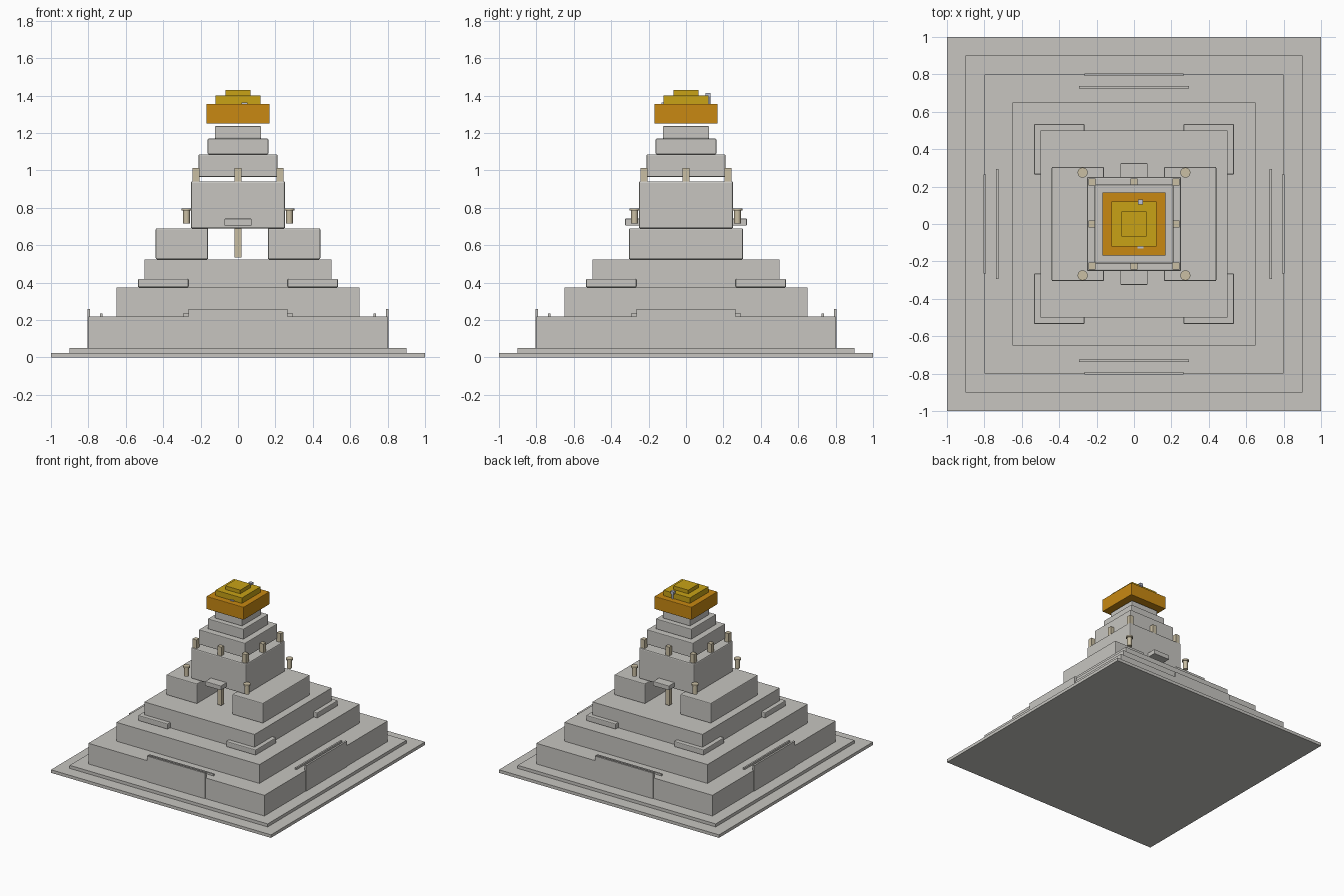
import bpy
from math import pi

if "Cube" in bpy.data.objects:
    bpy.data.objects.remove(bpy.data.objects["Cube"], do_unlink=True)


def material(name, r, g, b):
    m = bpy.data.materials.new(name)
    m.use_nodes = True
    m.diffuse_color = (r, g, b, 1)
    m.node_tree.nodes["Principled BSDF"].inputs["Base Color"].default_value = (r, g, b, 1)
    return m


STONE = material("pale stone", 0.57, 0.56, 0.53)
SAND = material("sandstone", 0.59, 0.52, 0.37)
ORANGE = material("orange gold", 0.58, 0.25, 0.006)
GOLD = material("yellow gold", 0.58, 0.365, 0.008)
BLUE = material("pale blue", 0.5, 0.54, 0.68)


def box(name, x, y, z, mat=STONE, bevel=0):
    """Box from (low, high) ranges on each axis."""
    bpy.ops.mesh.primitive_cube_add(size=1, location=[sum(r) / 2 for r in (x, y, z)])
    ob = bpy.context.object
    ob.name = name
    ob.scale = [abs(r[1] - r[0]) for r in (x, y, z)]
    bpy.ops.object.transform_apply(location=False, rotation=False, scale=True)
    ob.data.materials.append(mat)
    if bevel:
        mod = ob.modifiers.new("edge", 'BEVEL')
        mod.width = bevel
        mod.segments = 2
    return ob


def square(name, half, z, mat=STONE, bevel=0):
    return box(name, (-half, half), (-half, half), z, mat, bevel)


def cylinder(name, radius, x, y, z, mat):
    bpy.ops.mesh.primitive_cylinder_add(vertices=16, radius=radius, depth=z[1] - z[0],
                                        location=(x, y, sum(z) / 2))
    ob = bpy.context.object
    ob.name = name
    ob.data.materials.append(mat)
    bpy.ops.object.shade_smooth_by_angle()


# Stepped base
steps = [("ground_slab", 1, 0, 0.025), ("plinth", 0.9, 0.025, 0.05),
         ("lower_terrace", 0.8, 0.05, 0.22), ("middle_terrace", 0.65, 0.22, 0.375),
         ("upper_terrace", 0.5, 0.375, 0.525)]
for name, half, low, high in steps:
    square(name, half, (low, high))

# Thin parapet and kerb on each side of the lower terrace
for s in (-1, 1):
    for name, near, far, half, z in (("parapet", 0.79, 0.805, 0.265, (0.05, 0.26)),
                                     ("kerb", 0.725, 0.738, 0.295, (0.21, 0.235))):
        across, along = (s * near, s * far), (-half, half)
        box(name + "_x", across, along, z)
        box(name + "_y", along, across, z)

# Corner blocks, gate blocks and front/back ledges
for sx in (-1, 1):
    for sy in (-1, 1):
        box("corner_block", (sx * 0.265, sx * 0.535), (sy * 0.265, sy * 0.535),
            (0.375, 0.42), bevel=0.006)
        # Lamp with a round cap
        cylinder("lamp_stem", 0.018, sx * 0.275, sy * 0.275, (0.715, 0.79), SAND)
        cylinder("lamp_cap", 0.027, sx * 0.275, sy * 0.275, (0.785, 0.797), SAND)
    box("gate_block", (sx * 0.16, sx * 0.44), (-0.305, 0.305), (0.525, 0.69), bevel=0.006)
    box("ledge", (-0.072, 0.072), (sx * 0.24, sx * 0.325), (0.705, 0.742), bevel=0.003)
    box("gate_post", (-0.018, 0.018), (sx * 0.207, sx * 0.243), (0.535, 0.72), SAND)

# Tower with a ring of short posts
square("tower", 0.252, (0.69, 0.942), bevel=0.008)
for i in (-1, 0, 1):
    for j in (-1, 0, 1):
        if i or j:
            x, y = i * 0.225, j * 0.225
            box("tower_post", (x - 0.018, x + 0.018), (y - 0.018, y + 0.018),
                (0.935, 1.014), SAND)

# Upper tiers
square("tier_low", 0.21, (0.965, 1.086), bevel=0.005)
square("tier_middle", 0.162, (1.086, 1.17), bevel=0.005)
square("tier_high", 0.124, (1.17, 1.237), bevel=0.005)

# Golden crown
square("crown_base", 0.169, (1.25, 1.355), ORANGE, 0.004)
square("crown_middle", 0.12, (1.355, 1.4), GOLD)
square("crown_top", 0.068, (1.4, 1.43), GOLD)

# Small fittings on the crown
cylinder("finial_stem", 0.008, 0.035, 0.122, (1.35, 1.395), BLUE)
box("finial_head", (0.021, 0.049), (0.105, 0.131), (1.392, 1.415), BLUE)
box("crown_plate", (0.02, 0.05), (-0.13, -0.118), (1.352, 1.362), BLUE)
